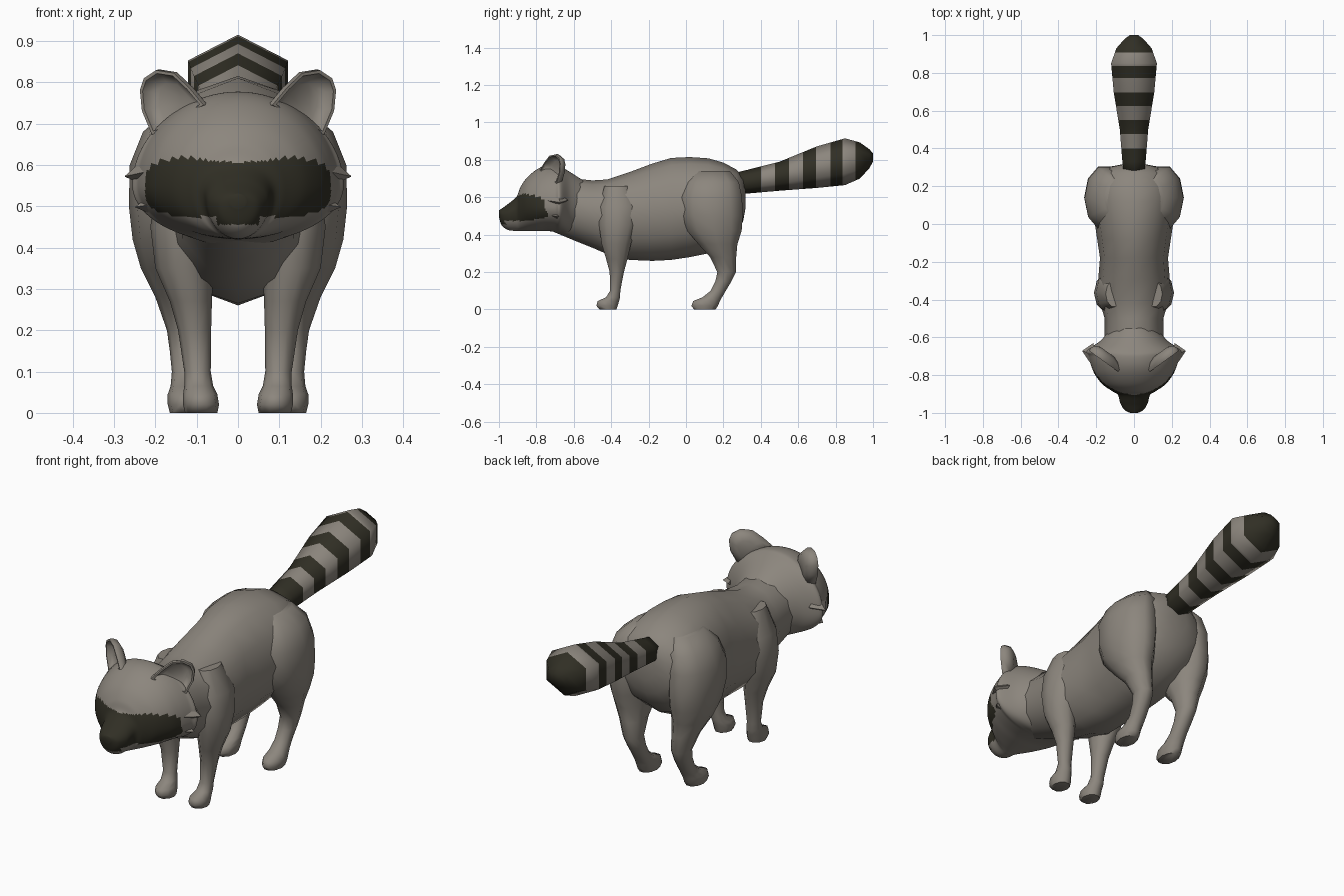
import bpy, bmesh, math
from mathutils import Vector


def material(name, rgb):
    m = bpy.data.materials.new(name)
    m.diffuse_color = (*rgb, 1)
    return m


GREY = material("grey fur", (0.262, 0.238, 0.206))
DARK = material("dark fur", (0.030, 0.028, 0.018))


def loft(name, rings, mirror=False, angle=60, dark=None):
    """Skin a list of equal-sized point rings and cap both ends."""
    bm = bmesh.new()
    loops = [[bm.verts.new(p) for p in r] for r in rings]
    n = len(loops[0])
    for a, b in zip(loops, loops[1:]):
        for i in range(n):
            j = (i + 1) % n
            bm.faces.new((a[i], a[j], b[j], b[i]))
    bm.faces.new(loops[0][::-1])
    bm.faces.new(loops[-1])
    bmesh.ops.recalc_face_normals(bm, faces=bm.faces)
    for f in bm.faces:
        f.smooth = True
        if dark and dark(f.calc_center_median()):
            f.material_index = 1
    me = bpy.data.meshes.new(name)
    bm.to_mesh(me)
    bm.free()
    me.materials.append(GREY)
    me.materials.append(DARK)
    me.set_sharp_from_angle(angle=math.radians(angle))
    ob = bpy.data.objects.new(name, me)
    bpy.context.collection.objects.link(ob)
    if mirror:
        ob.modifiers.new("mirror", 'MIRROR').use_axis[0] = True
    return ob


def ring_y(y, bot, mid, top, w, n):
    """Upright section, with a vertex at the top and bottom."""
    pts = []
    for i in range(n):
        a = 2 * math.pi * i / n
        c = math.cos(a)
        pts.append((w * math.sin(a), y, mid + c * (top - mid if c > 0 else mid - bot)))
    return pts


def ring_z(z, y0, y1, x0, x1, n=10):
    """Level section, for legs."""
    return [((x0 + x1) / 2 + (x1 - x0) / 2 * math.cos(2 * math.pi * i / n),
             (y0 + y1) / 2 + (y1 - y0) / 2 * math.sin(2 * math.pi * i / n), z)
            for i in range(n)]


def refine(rows, steps):
    """Catmull-Rom interpolation between the section rows."""
    out = []
    for k in range(len(rows) - 1):
        p = [rows[max(0, min(len(rows) - 1, k + d))] for d in (-1, 0, 1, 2)]
        for s in range(steps):
            t = s / steps
            out.append([0.5 * (2 * b + (c - a) * t + (2 * a - 5 * b + 4 * c - d) * t * t
                               + (3 * b - a - 3 * c + d) * t ** 3)
                        for a, b, c, d in zip(*p)])
    return out + [list(rows[-1])]


# Torso and neck: y, bottom, middle, top, half width
body = [(-0.72, 0.42, 0.56, 0.68, 0.13), (-0.60, 0.37, 0.54, 0.70, 0.155),
        (-0.50, 0.33, 0.51, 0.69, 0.155), (-0.42, 0.295, 0.50, 0.695, 0.18),
        (-0.30, 0.265, 0.50, 0.735, 0.19), (-0.18, 0.26, 0.51, 0.78, 0.18),
        (-0.08, 0.265, 0.53, 0.81, 0.195), (0.02, 0.28, 0.54, 0.815, 0.21),
        (0.12, 0.30, 0.55, 0.808, 0.225), (0.20, 0.34, 0.56, 0.785, 0.225),
        (0.27, 0.40, 0.57, 0.748, 0.185), (0.305, 0.47, 0.58, 0.71, 0.12),
        (0.318, 0.54, 0.59, 0.67, 0.05)]
loft("body", [ring_y(*r, 12) for r in body])


# Head with the eye mask and nose patch
def mask(c):
    eyes = c.y < -0.70 and abs(c.x / 0.224) ** 4 + abs((c.z - 0.547) / 0.073) ** 4 < 1
    bridge = c.z > 0.605 + 0.1 * abs(c.x)
    nose = c.y < -0.935 and abs(c.x) < 0.052 and c.z > 0.455
    return nose or (eyes and not bridge)


head = [(-0.55, 0.42, 0.55, 0.69, 0.12), (-0.62, 0.40, 0.55, 0.735, 0.18),
        (-0.67, 0.41, 0.55, 0.765, 0.252), (-0.70, 0.415, 0.55, 0.777, 0.243),
        (-0.75, 0.42, 0.55, 0.771, 0.227), (-0.80, 0.42, 0.55, 0.747, 0.205),
        (-0.85, 0.42, 0.55, 0.705, 0.165), (-0.885, 0.42, 0.54, 0.655, 0.115),
        (-0.905, 0.42, 0.53, 0.605, 0.085), (-0.95, 0.425, 0.51, 0.565, 0.072),
        (-0.985, 0.45, 0.505, 0.54, 0.05), (-1.0, 0.495, 0.512, 0.53, 0.02)]
loft("head", [ring_y(*r, 72) for r in refine(head, 8)], dark=mask)

# Pointed cheek tufts
for name, tip, z0, z1, x in (("upper_cheek_tuft", (0.275, -0.672, 0.572), 0.545, 0.625, 0.215),
                             ("lower_cheek_tuft", (0.25, -0.69, 0.498), 0.47, 0.545, 0.185)):
    base = [(x, -0.76, (z0 + z1) / 2), (x, -0.69, z0), (x, -0.63, (z0 + z1) / 2), (x, -0.69, z1)]
    point = [Vector(tip).lerp(Vector(b), 0.02) for b in base]
    loft(name, [base, point], mirror=True, angle=40)

# Cupped ears: rim outline as x, z, turned outward
outline = [(0.08, 0.745), (0.115, 0.787), (0.155, 0.825), (0.20, 0.832), (0.23, 0.812),
           (0.24, 0.782), (0.235, 0.73), (0.21, 0.67), (0.15, 0.69)]


def ear_ring(scale, back):
    cx, cz = 0.175, 0.755
    pts = []
    for x, z in outline:
        x, z = cx + (x - cx) * scale, cz + (z - cz) * scale
        pts.append((x - 0.5 * back, -0.785 + 0.72 * (x - 0.08) + 0.8 * back, z))
    return pts


loft("ear", [ear_ring(0.55, 0.035), ear_ring(0.78, 0.022), ear_ring(0.86, 0.0),
             ear_ring(0.96, 0.0), ear_ring(0.99, 0.015), ear_ring(0.85, 0.04),
             ear_ring(0.5, 0.055)], mirror=True)

# Legs: z, back and front y, inner and outer x
front = [(0.66, -0.44, -0.30, 0.06, 0.15), (0.55, -0.47, -0.25, 0.06, 0.20),
         (0.45, -0.47, -0.26, 0.06, 0.212), (0.35, -0.455, -0.29, 0.06, 0.20),
         (0.27, -0.43, -0.31, 0.063, 0.165), (0.20, -0.41, -0.33, 0.065, 0.145),
         (0.10, -0.407, -0.35, 0.066, 0.13), (0.065, -0.43, -0.35, 0.06, 0.13),
         (0.045, -0.475, -0.355, 0.05, 0.133), (0.02, -0.482, -0.362, 0.046, 0.133),
         (0.0, -0.465, -0.37, 0.05, 0.128)]
hind = [(0.74, 0.04, 0.24, 0.05, 0.16), (0.68, -0.01, 0.29, 0.05, 0.23),
        (0.60, -0.035, 0.308, 0.05, 0.262), (0.50, -0.03, 0.312, 0.05, 0.264),
        (0.42, 0.0, 0.305, 0.06, 0.255), (0.35, 0.06, 0.28, 0.07, 0.235),
        (0.28, 0.125, 0.272, 0.08, 0.20), (0.20, 0.165, 0.27, 0.085, 0.172),
        (0.15, 0.155, 0.245, 0.085, 0.165), (0.10, 0.13, 0.215, 0.085, 0.16),
        (0.065, 0.085, 0.195, 0.083, 0.163), (0.045, 0.035, 0.185, 0.08, 0.17),
        (0.02, 0.025, 0.175, 0.08, 0.17), (0.0, 0.04, 0.16, 0.085, 0.165)]
loft("front_leg", [ring_z(*r) for r in front], mirror=True)
loft("hind_leg", [ring_z(*r) for r in hind], mirror=True)

# Six-sided tail: y, bottom, top; extra sections at the stripe edges
shape = [(0.26, 0.62, 0.73), (0.33, 0.62, 0.747), (0.50, 0.635, 0.79), (0.70, 0.65, 0.872),
         (0.85, 0.665, 0.915), (0.93, 0.70, 0.893), (0.98, 0.755, 0.857), (1.0, 0.79, 0.835)]
stripes = [(0.26, 0.40), (0.477, 0.55), (0.625, 0.695), (0.772, 0.837), (0.907, 1.01)]


def tail_ring(y):
    for a, b in zip(shape, shape[1:]):
        if a[0] <= y <= b[0]:
            t = (y - a[0]) / (b[0] - a[0])
            bot, top = (a[k] + (b[k] - a[k]) * t for k in (1, 2))
            return ring_y(y, bot, (bot + top) / 2, top, (top - bot) * 0.56, 6)


cuts = sorted({s[0] for s in shape} | {e for s in stripes for e in s if e <= 1})
loft("tail", [tail_ring(y) for y in cuts], angle=80,
     dark=lambda c: any(a < c.y < b for a, b in stripes))
